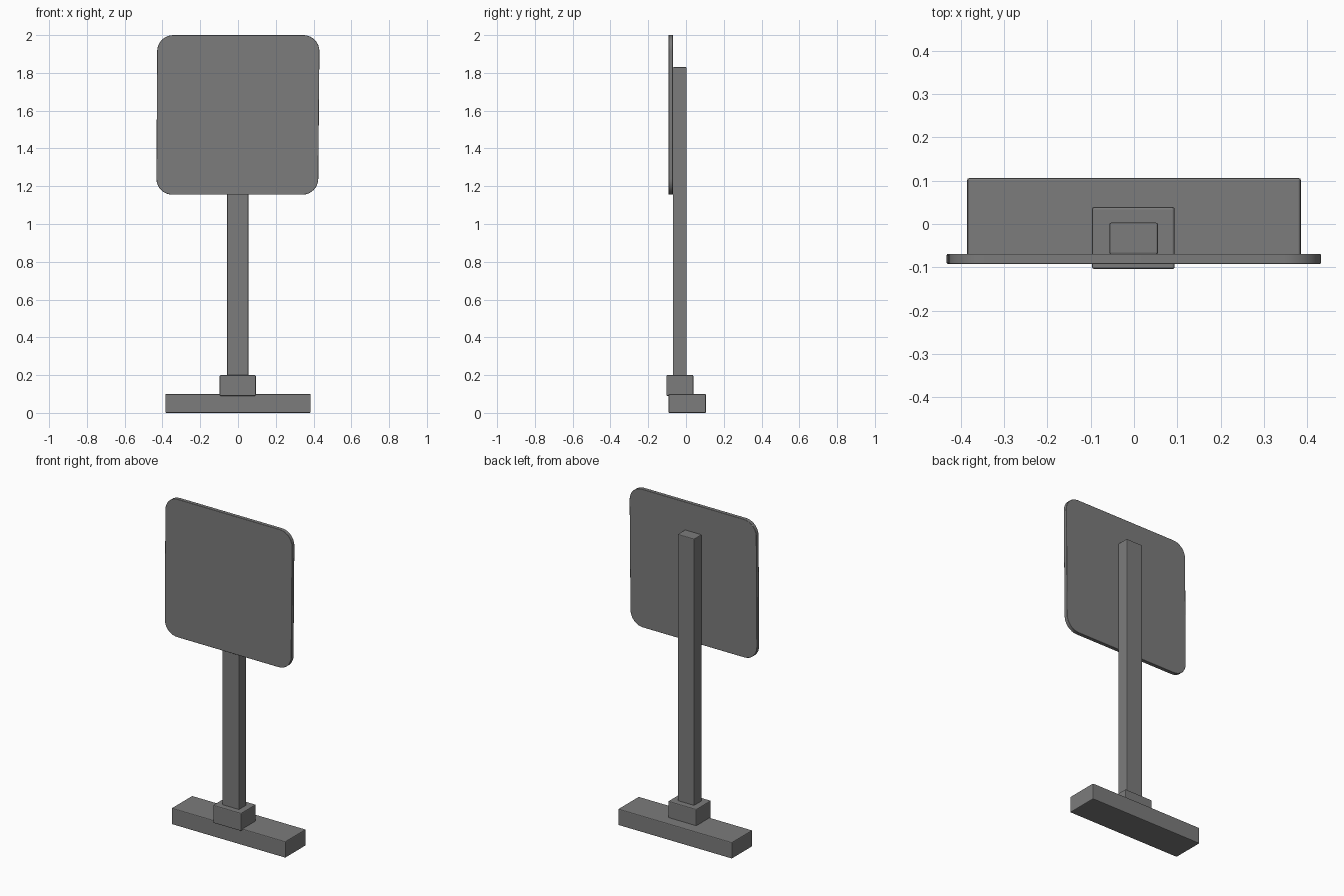
import bpy, bmesh, math

if "Cube" in bpy.data.objects:
    bpy.data.objects.remove(bpy.data.objects["Cube"])

grey = bpy.data.materials.new("mid grey")
grey.diffuse_color = (0.2, 0.2, 0.2, 1)
grey.use_nodes = True
grey.node_tree.nodes["Principled BSDF"].inputs["Base Color"].default_value = grey.diffuse_color


def finish(name, bm, edge):
    """Turn a bmesh into an object with softly bevelled edges."""
    bmesh.ops.recalc_face_normals(bm, faces=bm.faces)
    mesh = bpy.data.meshes.new(name)
    bm.to_mesh(mesh)
    bm.free()
    mesh.materials.append(grey)
    obj = bpy.data.objects.new(name, mesh)
    bpy.context.collection.objects.link(obj)
    bevel = obj.modifiers.new("soft edges", 'BEVEL')
    bevel.width = edge
    bevel.segments = 2
    bevel.limit_method = 'ANGLE'
    bevel.angle_limit = math.radians(40)
    return obj


def block(name, x, y, z, edge=0.005):
    """Box given by its low and high limits on each axis."""
    bm = bmesh.new()
    bmesh.ops.create_cube(bm, size=1)
    for v in bm.verts:
        v.co = [lo + (c + 0.5) * (hi - lo) for c, (lo, hi) in zip(v.co, (x, y, z))]
    return finish(name, bm, edge)


# Foot, collar and post
block("base", (-0.385, 0.385), (-0.092, 0.106), (0, 0.1))
block("collar", (-0.097, 0.094), (-0.104, 0.039), (0.09, 0.2))
block("post", (-0.057, 0.055), (-0.07, 0.003), (0.15, 1.83), 0.004)

# Sign panel: slightly skewed outline, rounded corners, extruded backwards
corners = [(-0.432, 1.155), (0.425, 1.155), (0.431, 2.0), (-0.428, 2.0)]
radius, steps = 0.085, 8
bm = bmesh.new()
outline = []
for i, (x, z) in enumerate(corners):
    cx = x + (radius if x < 0 else -radius)
    cz = z + (radius if z < 1.5 else -radius)
    for k in range(steps + 1):
        a = math.pi + (i + k / steps) * math.pi / 2
        outline.append(bm.verts.new((cx + radius * math.cos(a), -0.092,
                                     cz + radius * math.sin(a))))
front = bm.faces.new(outline)
back = bmesh.ops.extrude_face_region(bm, geom=[front])
for v in back["geom"]:
    if isinstance(v, bmesh.types.BMVert):
        v.co.y = -0.069
panel = finish("sign_panel", bm, 0.002)

# Smooth the rounded rim, keep the flat faces crisp
bpy.ops.object.select_all(action='DESELECT')
panel.select_set(True)
bpy.context.view_layer.objects.active = panel
bpy.ops.object.shade_smooth_by_angle(angle=math.radians(30))
